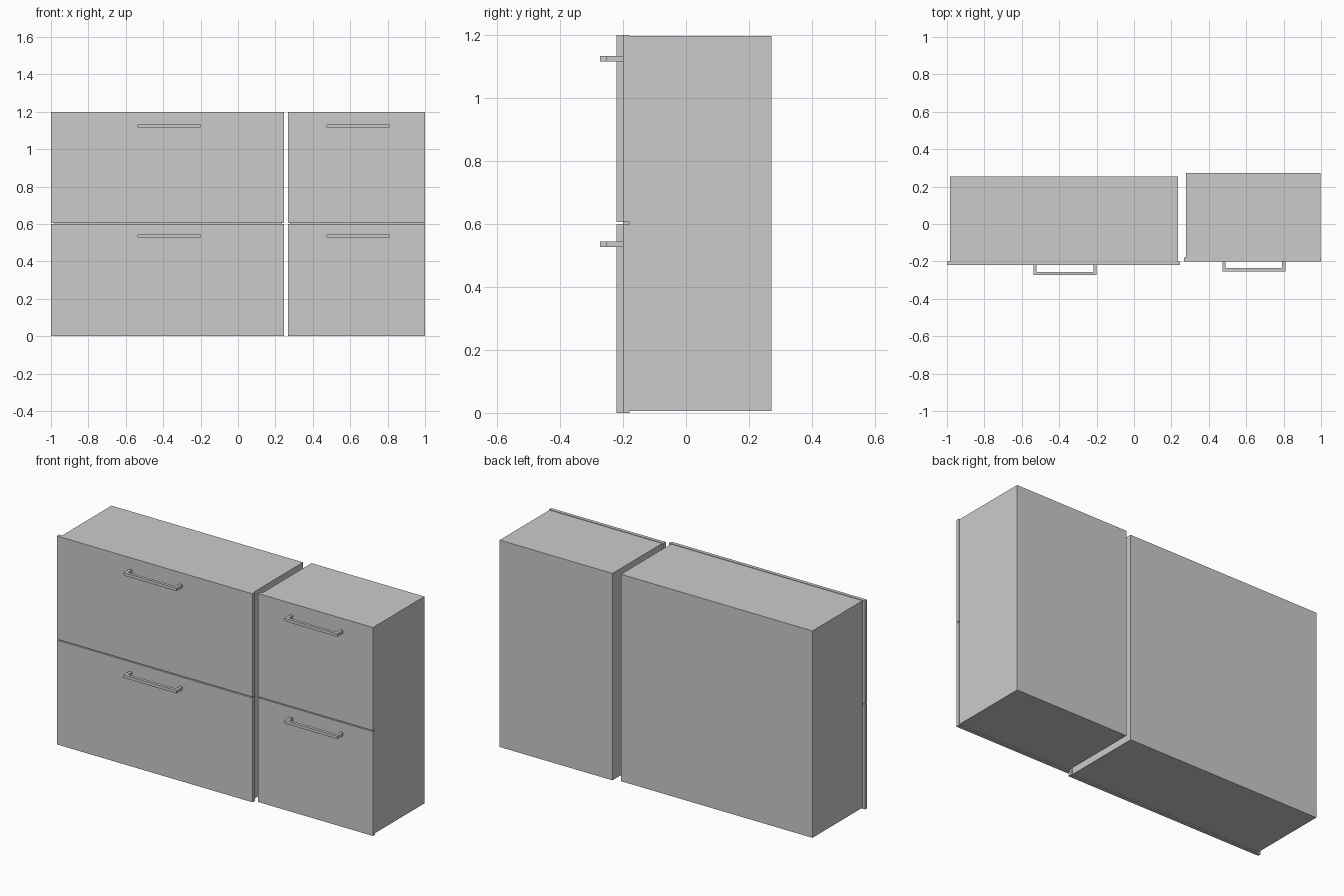
import bpy
import bmesh
from mathutils import Matrix, Vector

if "Cube" in bpy.data.objects:
    bpy.data.objects.remove(bpy.data.objects["Cube"], do_unlink=True)

grey = bpy.data.materials.new("light_grey")
grey.use_nodes = True
grey.diffuse_color = (0.6, 0.6, 0.6, 1)
grey.node_tree.nodes["Principled BSDF"].inputs["Base Color"].default_value = (0.6, 0.6, 0.6, 1)


def finish(name, bm):
    mesh = bpy.data.meshes.new(name)
    bm.to_mesh(mesh)
    bm.free()
    mesh.materials.append(grey)
    obj = bpy.data.objects.new(name, mesh)
    bpy.context.collection.objects.link(obj)


def box(name, xs, ys, zs):
    lo, hi = Vector((xs[0], ys[0], zs[0])), Vector((xs[1], ys[1], zs[1]))
    bm = bmesh.new()
    bmesh.ops.create_cube(bm, size=1, matrix=Matrix.Translation((lo + hi) / 2)
                          @ Matrix.Diagonal((hi - lo).to_4d()))
    finish(name, bm)


def handle(name, x, y, z, width=0.337, depth=0.053, bar=0.017):
    """Square bar pull: a U-shaped outline extruded upwards."""
    h = width / 2
    outline = [(-h, 0), (-h, -depth), (h, -depth), (h, 0),
               (h - bar, 0), (h - bar, bar - depth), (bar - h, bar - depth), (bar - h, 0)]
    bm = bmesh.new()
    face = bm.faces.new([bm.verts.new((x + px, y + py, z)) for px, py in outline])
    top = bmesh.ops.extrude_face_region(bm, geom=[face])["geom"]
    bmesh.ops.translate(bm, vec=(0, 0, bar),
                        verts=[v for v in top if isinstance(v, bmesh.types.BMVert)])
    bmesh.ops.recalc_face_normals(bm, faces=bm.faces)
    finish(name, bm)


def cabinet(side, body_x, front_x, front_y, back_y, handle_x):
    thickness = 0.02
    box(side + "_cabinet_body", body_x, (front_y + thickness, back_y), (0.006, 1.197))
    # Two stacked drawer fronts, each with a pull near its top
    for level, bottom, top in (("lower", 0, 0.6), ("upper", 0.606, 1.2)):
        z_pull = 0.527 if level == "lower" else 1.116
        box(f"{side}_{level}_drawer_front", front_x,
            (front_y, front_y + thickness), (bottom, top))
        handle(f"{side}_{level}_handle", handle_x, front_y, z_pull)


# The wide cabinet stands slightly in front of the narrow one
cabinet("right", (-0.984, 0.236), (-1.0, 0.247), -0.22, 0.255, -0.369)
cabinet("left", (0.278, 0.996), (0.268, 1.0), -0.2, 0.272, 0.641)
